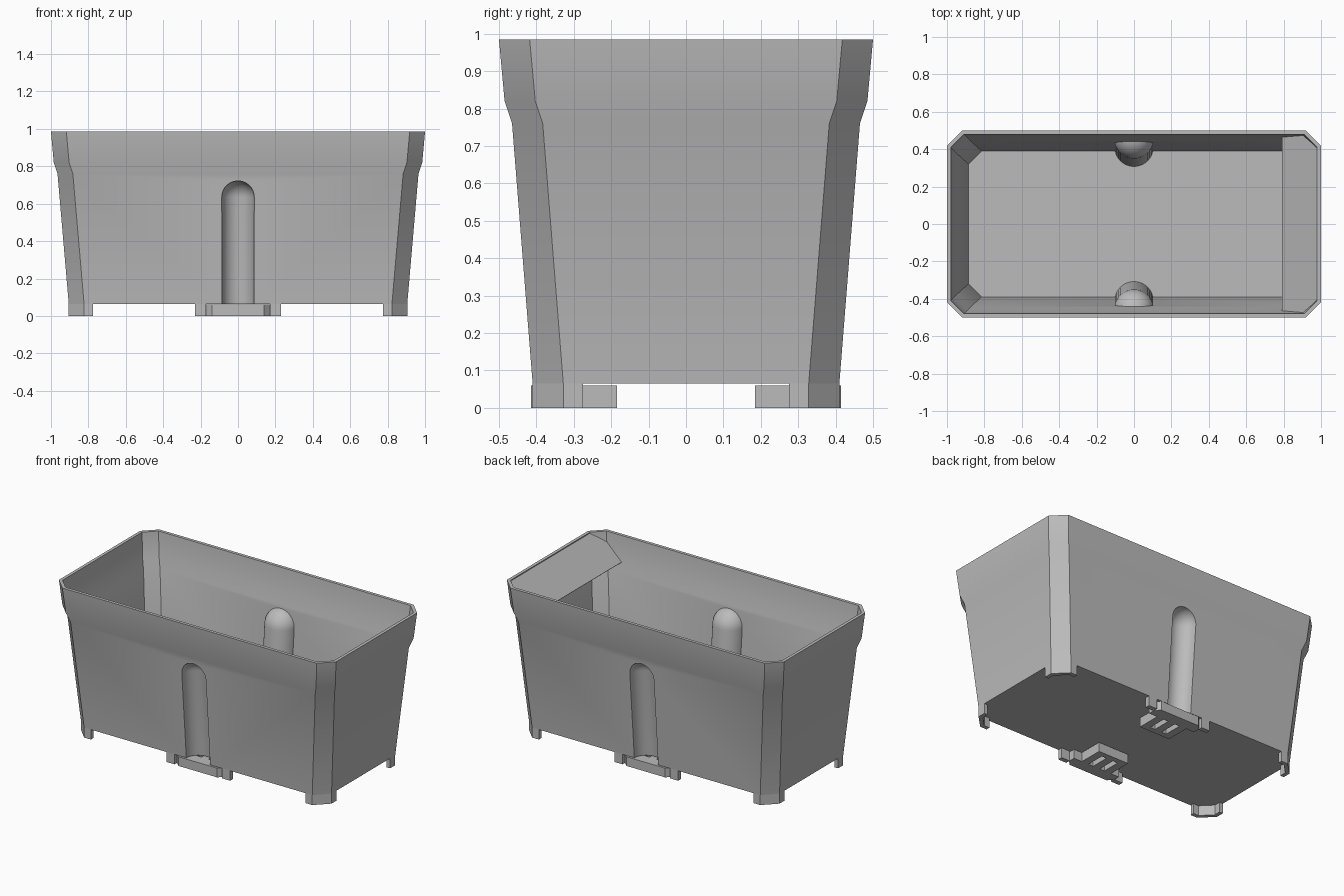
import bpy, bmesh, math

if "Cube" in bpy.data.objects:
    bpy.data.objects.remove(bpy.data.objects["Cube"], do_unlink=True)

grey = bpy.data.materials.new("plain grey")
grey.use_nodes = True
COLOUR = (0.5, 0.5, 0.5, 1)
grey.diffuse_color = COLOUR
grey.node_tree.nodes["Principled BSDF"].inputs["Base Color"].default_value = COLOUR


def finish(bm, name):
    bmesh.ops.recalc_face_normals(bm, faces=bm.faces)
    mesh = bpy.data.meshes.new(name)
    bm.to_mesh(mesh)
    bm.free()
    mesh.materials.append(grey)
    ob = bpy.data.objects.new(name, mesh)
    bpy.context.collection.objects.link(ob)
    return ob


def select(ob):
    bpy.ops.object.select_all(action='DESELECT')
    ob.select_set(True)
    bpy.context.view_layer.objects.active = ob


def boolean(ob, cutter, operation='DIFFERENCE'):
    """Apply a boolean and discard the cutter."""
    mod = ob.modifiers.new("cut", 'BOOLEAN')
    mod.operation, mod.solver, mod.object = operation, 'EXACT', cutter
    select(ob)
    bpy.ops.object.modifier_apply(modifier=mod.name)
    bpy.data.objects.remove(cutter, do_unlink=True)


def loft(name, levels, c):
    """Solid with a corner-cut rectangular section at each (x, y, z) level."""
    bm = bmesh.new()
    rings = []
    for x, y, z in levels:
        pts = [(x, y - c), (x - c, y), (c - x, y), (-x, y - c),
               (-x, c - y), (c - x, -y), (x - c, -y), (x, c - y)]
        rings.append([bm.verts.new((px, py, z)) for px, py in pts])
    for a, b in zip(rings, rings[1:]):
        for i in range(8):
            j = (i + 1) % 8
            bm.faces.new((a[i], a[j], b[j], b[i]))
    bm.faces.new(rings[0])
    bm.faces.new(rings[-1])
    return finish(bm, name)


def capsule(name, r, side):
    """Round-topped post leaning along the front or back wall."""
    bm = bmesh.new()
    bmesh.ops.create_uvsphere(bm, u_segments=40, v_segments=20, radius=r)
    for v in bm.verts:
        if v.co.z < -0.001:
            v.co.z -= 0.7
        v.co.z += 0.635
        v.co.y += side * (0.405 + 0.079 * v.co.z)
    return finish(bm, name)


def prism(name, points, z0, z1):
    bm = bmesh.new()
    face = bm.faces.new([bm.verts.new((x, y, z0)) for x, y in points])
    geo = bmesh.ops.extrude_face_region(bm, geom=[face])["geom"]
    for v in geo:
        if isinstance(v, bmesh.types.BMVert):
            v.co.z = z1
    return finish(bm, name)


def rect(x0, x1, y0, y1):
    return [(x0, y0), (x1, y0), (x1, y1), (x0, y1)]


# Planter shell: outer body minus a cavity that leaves room for the two posts
planter = loft("planter_body", [(0.905, 0.41, 0.065), (0.965, 0.465, 0.76),
                                (0.985, 0.485, 0.82), (1, 0.5, 0.985)], 0.082)
cavity = loft("cavity", [(0.885, 0.39, 0.085), (0.943, 0.443, 0.76),
                         (0.964, 0.464, 0.82), (0.981, 0.481, 1)], 0.07)
for side in (-1, 1):
    boolean(cavity, capsule("post", 0.105, side))
boolean(planter, cavity)
for side in (-1, 1):
    boolean(planter, capsule("groove", 0.087, side))
select(planter)
bpy.ops.object.shade_smooth_by_angle(angle=math.radians(30))

# Sloping lip inside the left end
bm = bmesh.new()
half = [(0.98, 0.405, 0.98), (0.905, 0.474, 0.92), (0.79, 0.465, 0.82)]
outline = half + [(x, -y, z) for x, y, z in reversed(half)]
bm.faces.new([bm.verts.new(p) for p in outline])
lip = finish(bm, "sloping_lip")
solid = lip.modifiers.new("thickness", 'SOLIDIFY')
solid.thickness = 0.008

# Corner feet, continuing the wall downwards
foot = [(0.775, 0.41), (0.823, 0.41), (0.905, 0.328), (0.905, 0.275),
        (0.88, 0.275), (0.88, 0.318), (0.813, 0.385), (0.775, 0.385)]
for sx, x_name in ((1, "left"), (-1, "right")):
    for sy, y_name in ((1, "back"), (-1, "front")):
        prism(f"{y_name}_{x_name}_foot", [(x * sx, y * sy) for x, y in foot], 0, 0.067)

# Slotted latch under each groove, with a short tab on both sides
latch = [(-0.17, 0.34), (-0.17, 0.385), (-0.14, 0.415),
         (0.14, 0.415), (0.17, 0.385), (0.17, 0.34)]
for sy, y_name in ((1, "back"), (-1, "front")):
    prism(f"{y_name}_latch_bar", [(x, y * sy) for x, y in latch], 0, 0.06)
    prism(f"{y_name}_latch_end", rect(-0.11, 0.11, 0.185 * sy, 0.22 * sy), 0, 0.06)
    for x in (-0.085, 0, 0.085):
        prism(f"{y_name}_latch_finger", rect(x - 0.025, x + 0.025, 0.22 * sy, 0.34 * sy), 0, 0.06)
    for sx in (-1, 1):
        prism(f"{y_name}_latch_tab", rect(0.17 * sx, 0.23 * sx, 0.38 * sy, 0.41 * sy), 0, 0.067)
